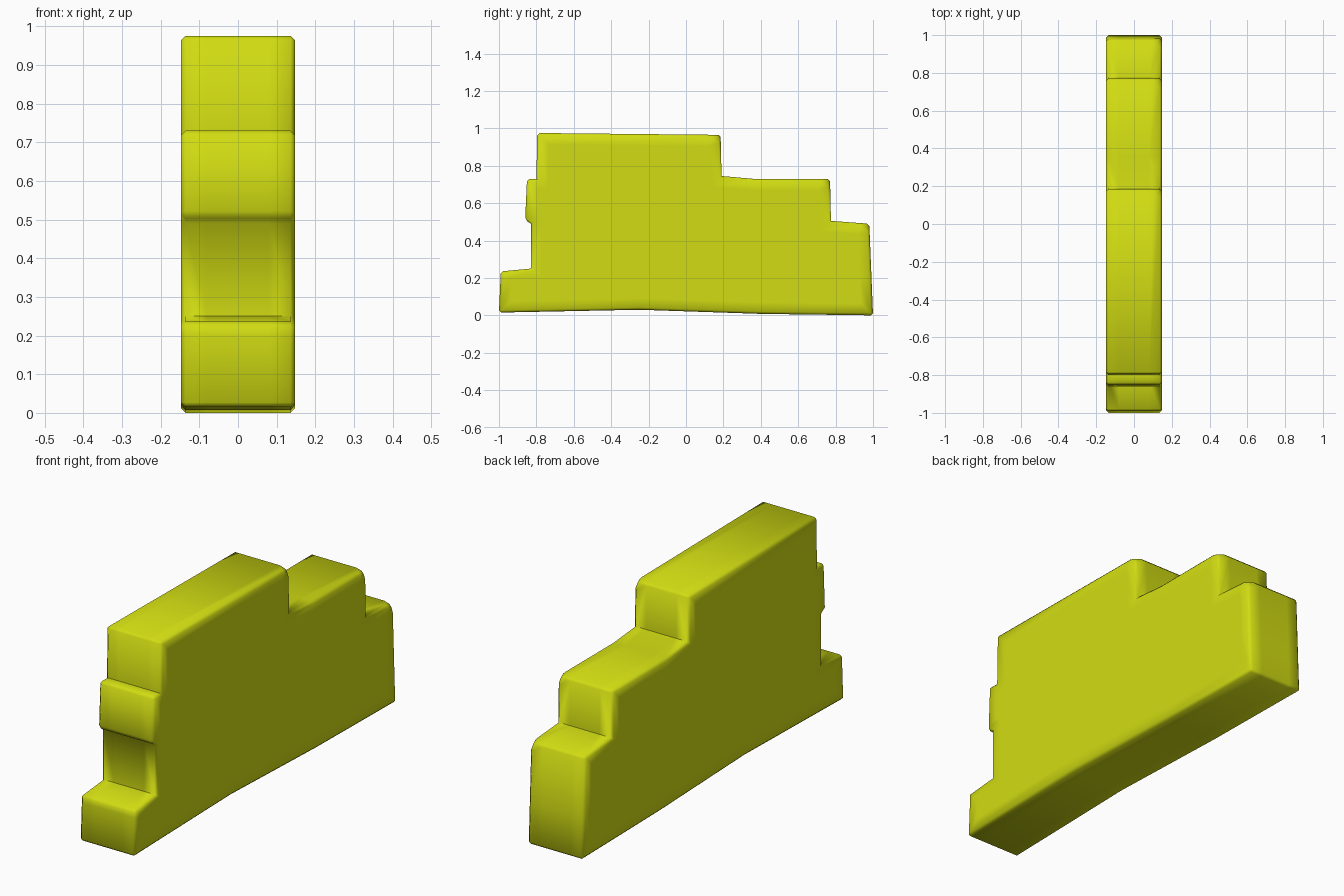
import bpy, bmesh
from mathutils import Vector

if "Cube" in bpy.data.objects:
    bpy.data.objects.remove(bpy.data.objects["Cube"], do_unlink=True)

# Yellow-green material
mat = bpy.data.materials.new("yellow_green")
mat.use_nodes = True
colour = (0.64, 0.72, 0.006, 1)
mat.diffuse_color = colour
mat.node_tree.nodes["Principled BSDF"].inputs["Base Color"].default_value = colour

# Stepped side outline as (y, z), from the front foot round the bottom to the top
outline = [(-1, .015), (-.25, .03), (.4, .008), (1, 0), (.98, .49), (.775, .505),
           (.77, .73), (.36, .73), (.19, .745), (.185, .965), (-.795, .975),
           (-.8, .73), (-.85, .73), (-.86, .51), (-.83, .49), (-.83, .25), (-.99, .235)]
half = 0.148

bm = bmesh.new()
face = bm.faces.new([bm.verts.new((-half, y, z)) for y, z in outline])
ext = bmesh.ops.extrude_face_region(bm, geom=[face])
for v in ext["geom"]:
    if isinstance(v, bmesh.types.BMVert):
        v.co.x = half
bmesh.ops.recalc_face_normals(bm, faces=bm.faces[:])

# Cut the upper rear corners on the left side
tips = [Vector((half, *outline[i])) for i in (4, 6, 9)]
corners = [v for v in bm.verts if any((v.co - t).length < 1e-4 for t in tips)]
bmesh.ops.bevel(bm, geom=corners, offset=0.04, segments=1, affect='VERTICES')

# Soften the convex edges
convex = [e for e in bm.edges if e.is_convex and e.calc_face_angle(0) > 0.5]
bmesh.ops.bevel(bm, geom=convex, offset=0.012, segments=1, affect='EDGES',
                clamp_overlap=True)

# Border loops that hold the broad sides flat, with a deep rounded look at the base
sides = [f for f in bm.faces if abs(f.normal.x) > 0.95 and f.calc_area() > 0.5]
bmesh.ops.inset_individual(bm, faces=sides, thickness=0.05, use_even_offset=True)
for co, no in (((0, 0, .2), (0, 0, 1)), ((.08, 0, 0), (1, 0, 0)), ((-.08, 0, 0), (1, 0, 0))):
    bmesh.ops.bisect_plane(bm, geom=bm.verts[:] + bm.edges[:] + bm.faces[:],
                           plane_co=co, plane_no=no)

# Smooth everywhere except the inner step corners
for f in bm.faces:
    f.smooth = True
for e in bm.edges:
    if len(e.link_faces) == 2 and not e.is_convex and e.calc_face_angle(0) > 1:
        e.smooth = False

mesh = bpy.data.meshes.new("stepped_block")
bm.to_mesh(mesh)
bm.free()
mesh.materials.append(mat)
block = bpy.data.objects.new("stepped_block", mesh)
bpy.context.collection.objects.link(block)
